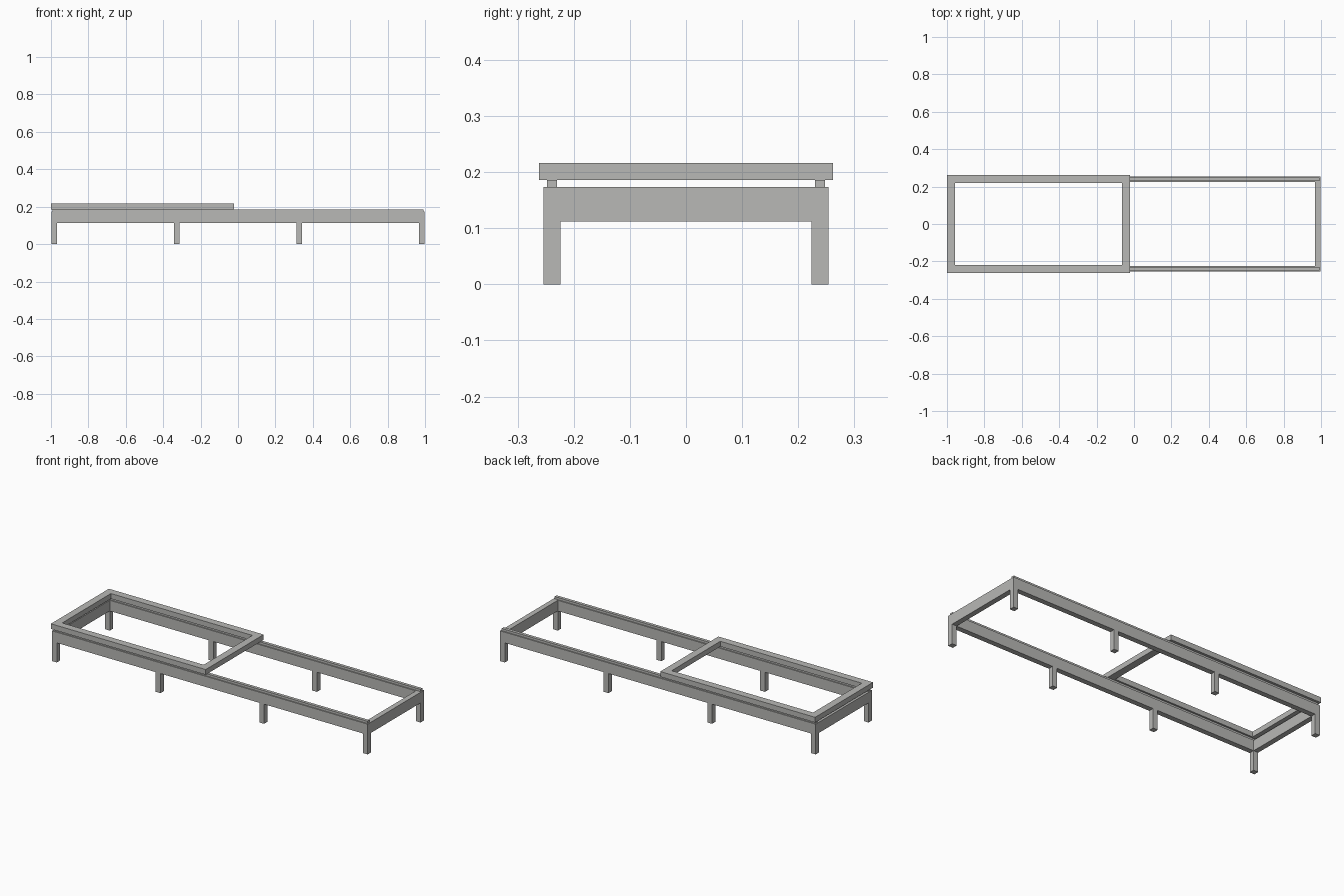
import bpy
import bmesh

if "Cube" in bpy.data.objects:
    bpy.data.objects.remove(bpy.data.objects["Cube"], do_unlink=True)

grey = bpy.data.materials.new("warm_grey")
grey.use_nodes = True
colour = (0.48, 0.48, 0.465, 1)
grey.diffuse_color = colour
grey.node_tree.nodes["Principled BSDF"].inputs["Base Color"].default_value = colour


def finish(name, bm):
    bmesh.ops.recalc_face_normals(bm, faces=bm.faces)
    mesh = bpy.data.meshes.new(name)
    bm.to_mesh(mesh)
    bm.free()
    mesh.materials.append(grey)
    bpy.context.collection.objects.link(bpy.data.objects.new(name, mesh))


def corners(bm, x0, x1, y, z):
    return [bm.verts.new((px, py, z))
            for px, py in ((x0, -y), (x1, -y), (x1, y), (x0, y))]


def frame(name, x0, x1, y, z0, z1, width):
    """Open rectangular frame with bars of one width."""
    bm = bmesh.new()
    loops = []
    for inset, z in ((0, z0), (0, z1), (width, z1), (width, z0)):
        loops.append(corners(bm, x0 + inset, x1 - inset, y - inset, z))
    for a, b in zip(loops, loops[1:] + loops[:1]):
        for i in range(4):
            j = (i + 1) % 4
            bm.faces.new((a[i], a[j], b[j], b[i]))
    finish(name, bm)


def box(name, x0, x1, y0, y1, z0, z1):
    bm = bmesh.new()
    bmesh.ops.create_cube(bm, size=1)
    bmesh.ops.scale(bm, vec=(x1 - x0, y1 - y0, z1 - z0), verts=bm.verts)
    bmesh.ops.translate(
        bm, vec=((x0 + x1) / 2, (y0 + y1) / 2, (z0 + z1) / 2), verts=bm.verts)
    finish(name, bm)


END, SIDE, BAR = 0.998, 0.254, 0.03
BASE_LOW, BASE_TOP, RAIL_TOP = 0.112, 0.173, 0.186

# Long base frame and the smaller sliding frame resting at one end
frame("base_frame", -END, END, SIDE, BASE_LOW, BASE_TOP, BAR)
frame("sliding_frame", -1, -0.021, 0.262, RAIL_TOP, 0.216, 0.042)

# Paired rails and evenly spaced legs
for side, s in (("right", -1), ("left", 1)):
    y = s * (SIDE - BAR / 2)
    box("rail_" + side, -0.992, 0.992, y - 0.009, y + 0.009, BASE_TOP, RAIL_TOP)
    for n in range(4):
        x = (END - BAR / 2) * (2 * n / 3 - 1)
        box(f"leg_{side}_{n + 1}", x - BAR / 2, x + BAR / 2,
            y - BAR / 2, y + BAR / 2, 0, BASE_LOW)
